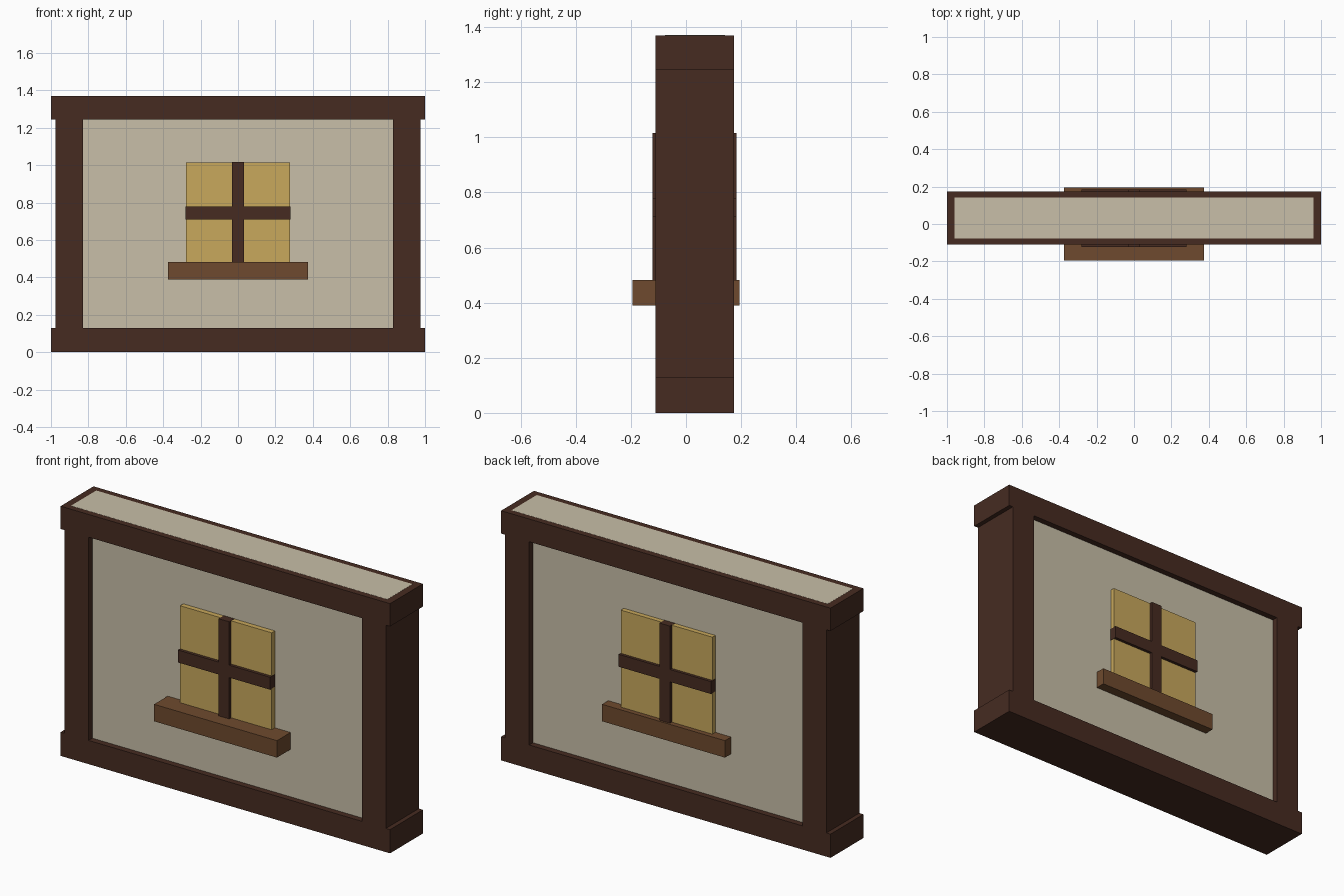
import bpy

cube = bpy.data.objects.get("Cube")
if cube:
    bpy.data.objects.remove(cube, do_unlink=True)


def material(name, hex_code):
    """Flat material from an sRGB hex code, stored as linear values."""
    srgb = [int(hex_code[i:i + 2], 16) / 255 for i in (0, 2, 4)]
    color = [c / 12.92 if c <= 0.04045 else ((c + 0.055) / 1.055) ** 2.4 for c in srgb] + [1.0]
    mat = bpy.data.materials.new(name)
    mat.use_nodes = True
    mat.diffuse_color = color
    mat.node_tree.nodes["Principled BSDF"].inputs["Base Color"].default_value = color
    return mat


def box(name, x, y, z, mat):
    """Box spanning the given (low, high) range on each axis."""
    spans = (x, y, z)
    bpy.ops.mesh.primitive_cube_add(size=1, location=[(a + b) / 2 for a, b in spans])
    obj = bpy.context.object
    obj.name = name
    obj.scale = [b - a for a, b in spans]
    bpy.ops.object.transform_apply(location=False, rotation=False, scale=True)
    obj.data.materials.append(mat)
    return obj


timber = material("dark timber", "462B21")
plaster = material("cream plaster", "C8BFA8")
glass = material("amber glass", "C8A85C")
wood = material("sill wood", "6E4A2E")

DEPTH = (-0.11, 0.175)
TOP = 1.37

# Timber frame: two long beams and two posts between them
box("bottom_beam", (-1, 1), DEPTH, (0, 0.13), timber)
box("top_beam", (-1, 1), DEPTH, (1.245, TOP), timber)
for name, side in (("left_post", 1), ("right_post", -1)):
    box(name, sorted((side * 0.83, side * 0.975)), DEPTH, (0.13, 1.245), timber)

# Plaster infill, recessed on both faces and showing along the top of the beam
box("plaster_panel", (-0.96, 0.96), (-0.077, 0.142), (0.002, TOP + 0.0006), plaster)

# Window on each face: pane, crossing bars and sill
MIDDLE = 0.03
for face, pane_y, bar_y, sill_y in (("front", -0.105, -0.122, -0.195),
                                    ("back", 0.168, 0.184, 0.195)):
    def depth(y):
        return sorted((MIDDLE, y))
    box(face + "_window_pane", (-0.278, 0.278), depth(pane_y), (0.44, 1.015), glass)
    box(face + "_upright_bar", (-0.032, 0.032), depth(bar_y), (0.44, 1.016), timber)
    box(face + "_cross_bar", (-0.28, 0.28), depth(bar_y), (0.71, 0.778), timber)
    box(face + "_window_sill", (-0.373, 0.373), depth(sill_y), (0.39, 0.483), wood)
